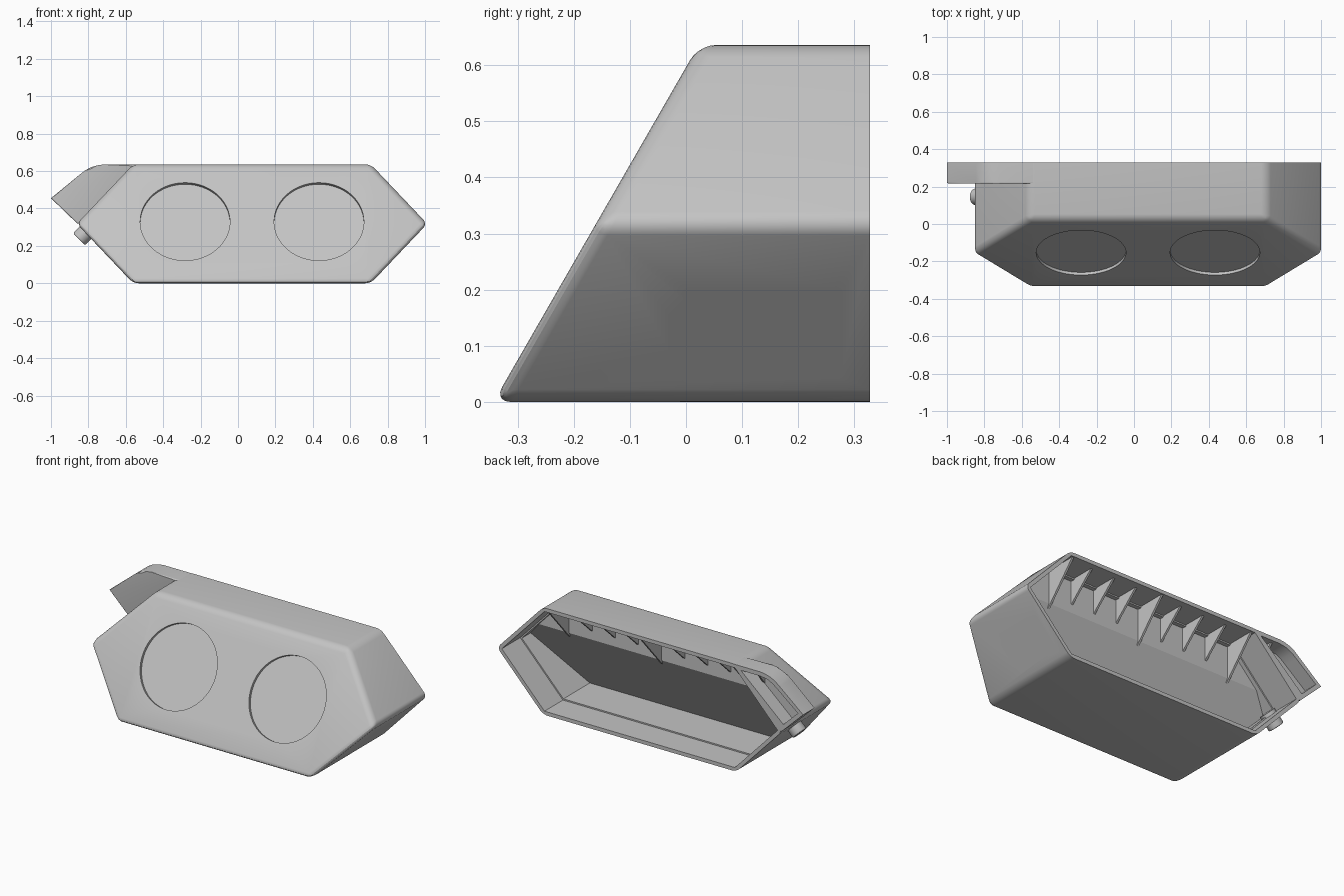
import bpy, bmesh, math
from mathutils import Matrix, Vector

if "Cube" in bpy.data.objects:
    bpy.data.objects.remove(bpy.data.objects["Cube"])

BACK = 0.328
MID_X, MID_Z = 0.075, 0.318

grey = bpy.data.materials.new("light_grey")
grey.use_nodes = True
grey.diffuse_color = (0.55, 0.55, 0.55, 1)
grey.node_tree.nodes["Principled BSDF"].inputs["Base Color"].default_value = (0.55, 0.55, 0.55, 1)


def finish(name, bm):
    bmesh.ops.recalc_face_normals(bm, faces=bm.faces[:])
    mesh = bpy.data.meshes.new(name)
    bm.to_mesh(mesh)
    bm.free()
    mesh.materials.append(grey)
    ob = bpy.data.objects.new(name, mesh)
    bpy.context.scene.collection.objects.link(ob)
    return ob


def prism(name, pts, front, back, bevel=0.0, along_y=True):
    """Extrude an xz outline from front(z) to the plane y = back."""
    bm = bmesh.new()
    a = [bm.verts.new((x, front(z), z)) for x, z in pts]
    b = [bm.verts.new((x, back, z)) for x, z in pts]
    bm.faces.new(a)
    bm.faces.new(b[::-1])
    n = len(pts)
    for i in range(n):
        j = (i + 1) % n
        bm.faces.new((a[i], b[i], b[j], a[j]))
    if bevel:
        rear = set(b)
        first = set(a)
        edges = [e for e in bm.edges if not all(v in rear for v in e.verts)
                 and (along_y or all(v in first for v in e.verts))]
        bmesh.ops.bevel(bm, geom=edges, offset=bevel, segments=5, profile=0.5,
                        affect='EDGES', clamp_overlap=True)
    return finish(name, bm)


def cylinder(name, radius, depth, matrix, bevel=0.0):
    bm = bmesh.new()
    bmesh.ops.create_cone(bm, cap_ends=True, segments=64, radius1=radius,
                          radius2=radius, depth=depth)
    if bevel:
        rim = [e for e in bm.edges if all(v.co.z > 0 for v in e.verts)]
        bmesh.ops.bevel(bm, geom=rim, offset=bevel, segments=3, profile=0.5, affect='EDGES')
    bm.transform(matrix)
    return finish(name, bm)


def cut(ob, cutters):
    """Subtract the cutters and remove them afterwards."""
    for c in cutters:
        c.hide_render = True
        m = ob.modifiers.new("cut", 'BOOLEAN')
        m.operation, m.solver, m.object = 'DIFFERENCE', 'EXACT', c
    bpy.context.view_layer.update()
    result = bpy.data.meshes.new_from_object(
        ob.evaluated_get(bpy.context.evaluated_depsgraph_get()))
    ob.modifiers.clear()
    ob.data = result
    for c in cutters:
        bpy.data.objects.remove(c)


def hexagon(t=0.0):
    """Body outline, inset by wall thickness t."""
    h, flat, tip = MID_Z - t, 0.635 - 0.42 * t, 0.937 - 1.39 * t
    return [(MID_X + x, MID_Z + z) for x, z in
            ((-flat, -h), (flat, -h), (tip, 0), (flat, h), (-flat, h), (-tip, 0))]


# Body with leaning front
body = prism("housing", hexagon(), lambda z: -0.343 + 0.575 * z, BACK, bevel=0.03)

# Hollow interior: leaning front wall, upright upper wall, thinner rear lip
cutters = [
    prism("cavity_lean", hexagon(0.03), lambda z: -0.11 + 0.575 * z, 0.5),
    prism("cavity_upright", hexagon(0.03), lambda z: 0.13, 0.5),
    prism("cavity_lip", hexagon(0.022), lambda z: 0.155, 0.5),
]

# Two shallow round recesses on the front
for x in (-0.283, 0.433):
    spot = Matrix.Translation((x, -0.343 + 0.575 * 0.33, 0.33))
    cutters.append(cylinder("recess", 0.24, 0.034, spot @ Matrix.Rotation(math.radians(60), 4, 'X')))

# Socket opening and four screw holes in the lower side slope
lean = Matrix.Rotation(math.radians(133), 4, 'Y')


def on_slope(y, z):
    return Matrix.Translation((0.71 + 0.94 * z, y, z)) @ lean


bm = bmesh.new()
bmesh.ops.create_cube(bm, size=1)
bm.transform(on_slope(0.09, 0.1225) @ Matrix.Diagonal((0.089, 0.24, 0.12, 1)))
cutters.append(finish("socket", bm))
for y in (0.013, 0.26):
    for z in (0.057, 0.191):
        cutters.append(cylinder("screw", 0.019, 0.12, on_slope(y, z)))
cut(body, cutters)

# Side wing, hollow from behind
wing = prism("wing", [(-0.53, 0.635), (-0.72, 0.635), (-0.755, 0.63), (-0.79, 0.619),
                      (-0.82, 0.602), (-0.845, 0.582), (-1.0, 0.455), (-0.86, 0.32),
                      (-0.85, 0.32)],
             lambda z: 0.216, BACK, bevel=0.008, along_y=False)
cut(wing, [prism("wing_cavity", [(-0.59, 0.61), (-0.72, 0.61), (-0.765, 0.602), (-0.8, 0.585),
                                 (-0.83, 0.562), (-0.965, 0.455), (-0.87, 0.363)],
                 lambda z: 0.24, 0.5)])


# Triangular ribs under the roof
def rib(name, x, y0, y1, low, top=0.615, w=0.006):
    bm = bmesh.new()
    sides = [[bm.verts.new((x + s, y, z)) for y, z in ((y0, top), (y1, top), (y0, low))]
             for s in (-w, w)]
    bm.faces.new(sides[0])
    bm.faces.new(sides[1])
    for i in range(3):
        j = (i + 1) % 3
        bm.faces.new((sides[0][i], sides[0][j], sides[1][j], sides[1][i]))
    return finish(name, bm)


for k in range(-4, 5):
    big = k % 4 == 0
    rib("large_rib" if big else "small_rib", MID_X + 0.152 * k, 0.12,
        0.32 if big else 0.29, 0.39 if big else 0.46)
rib("wing_rib", -0.68, 0.235, 0.31, 0.52)

# Round knob on the opposite lower slope
out = Vector((-0.71, 0, -0.70))
turn = out.to_track_quat('Z', 'Y').to_matrix().to_4x4()
knob = cylinder("knob", 0.045, 0.09, Matrix.Translation((-0.818, 0.145, 0.267)) @ turn, bevel=0.008)

# Smooth curved areas, keep edges crisp
bpy.ops.object.select_all(action='DESELECT')
for ob in (body, wing, knob):
    ob.select_set(True)
bpy.context.view_layer.objects.active = body
bpy.ops.object.shade_smooth_by_angle(angle=math.radians(25))
